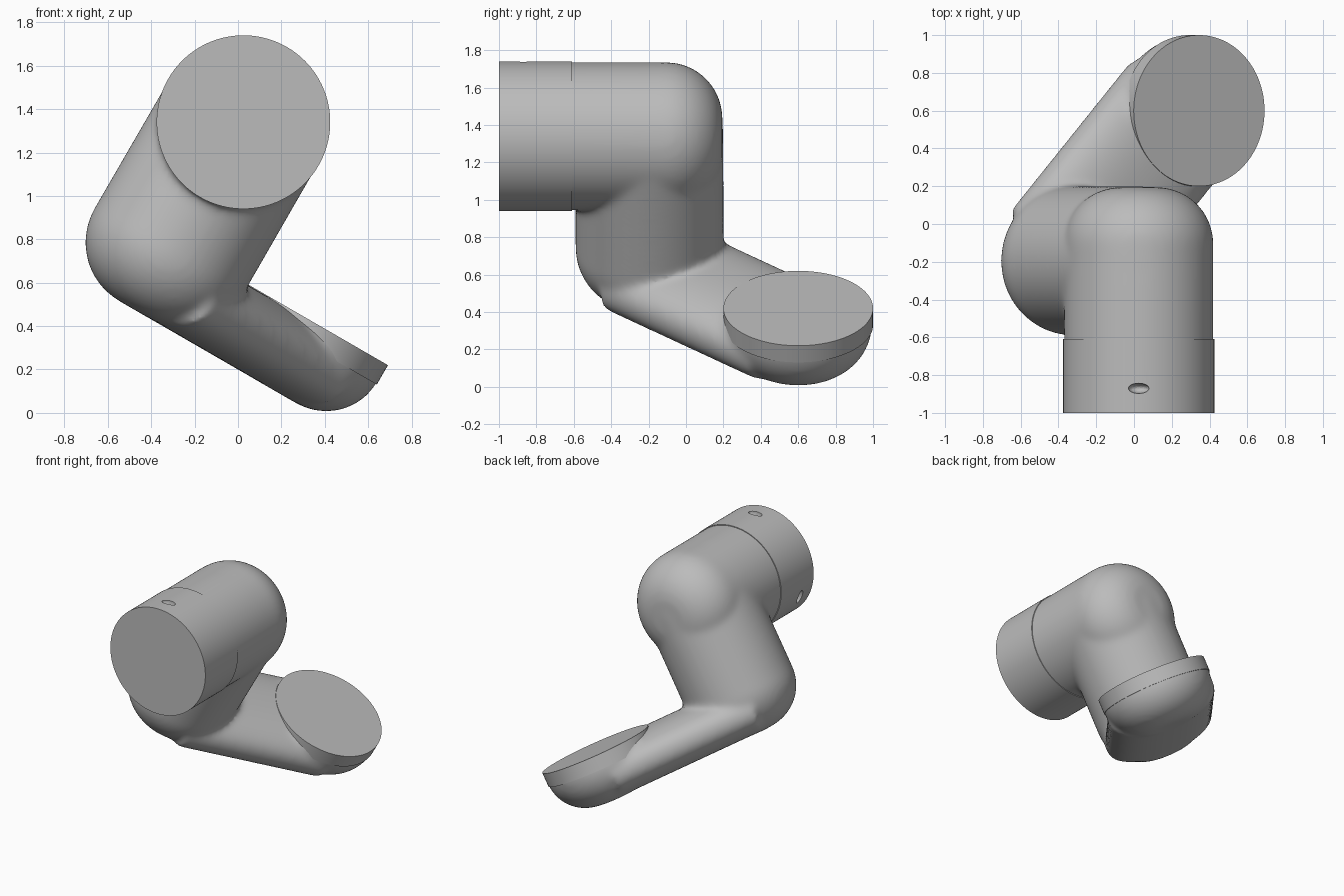
import bpy, bmesh, math
from mathutils import Matrix, Vector

cube = bpy.data.objects.get("Cube")
if cube:
    bpy.data.objects.remove(cube, do_unlink=True)

R = 0.395                                     # tube radius
TILT = Matrix.Translation((0.025, -0.195, 1.34)) @ Matrix.Rotation(math.radians(30), 4, 'Y')
FORWARD = Matrix.Translation((0.025, -0.195, 1.34)) @ Matrix.Rotation(math.radians(90), 4, 'X')
PAD = Vector((0.737, 0.795, 0))               # pad centre in the tilted frame

grey = bpy.data.materials.new("light grey")
grey.use_nodes = True
grey.diffuse_color = (0.5, 0.5, 0.5, 1)
grey.node_tree.nodes["Principled BSDF"].inputs["Base Color"].default_value = (0.5, 0.5, 0.5, 1)


def loft(bm, rings):
    """Skin a list of closed rings and cap both ends."""
    rings = [[bm.verts.new(p) for p in ring] for ring in rings]
    for a, b in zip(rings, rings[1:]):
        for i in range(len(a)):
            j = (i + 1) % len(a)
            bm.faces.new((a[i], a[j], b[j], b[i]))
    bm.faces.new(rings[0][::-1])
    bm.faces.new(rings[-1])


def lathe(bm, profile, matrix, n=96):
    """Turn (radius, height) points around z."""
    angles = [2 * math.pi * i / n for i in range(n)]
    loft(bm, [[matrix @ Vector((r * math.cos(a), r * math.sin(a), h)) for a in angles]
              for r, h in profile])


def rounded_end(bottom, top, radius, fillet):
    """Profile with a rounded bottom edge and a square top edge."""
    arc = [math.pi / 2 * i / 16 for i in range(17)]
    return [(radius - fillet + fillet * math.sin(a) + 0.001,
             bottom + fillet - fillet * math.cos(a)) for a in arc] + [(radius, top)]


def finish(bm, name):
    bmesh.ops.recalc_face_normals(bm, faces=bm.faces)
    mesh = bpy.data.meshes.new(name)
    bm.to_mesh(mesh)
    bm.free()
    mesh.materials.append(grey)
    obj = bpy.data.objects.new(name, mesh)
    bpy.context.collection.objects.link(obj)
    return obj


def shade(obj):
    bpy.ops.object.select_all(action='DESELECT')
    obj.select_set(True)
    bpy.context.view_layer.objects.active = obj
    bpy.ops.object.shade_smooth_by_angle(angle=math.radians(35))


# Arm body: three tubes melted into one skin
bm = bmesh.new()
lathe(bm, rounded_end(-0.39, 0.6, R, 0.3), FORWARD)
dome = [(R * math.cos(a), R * math.sin(a)) for a in [math.pi / 2 * i / 17 for i in range(1, 17)]]
lathe(bm, rounded_end(-1.0, 0, R, 0.31) + dome, TILT)
lathe(bm, rounded_end(-1.0, -0.66, R, 0.27), TILT @ Matrix.Translation(PAD))

# Flattened tube joining the upright to the pad
side = Vector((-PAD.y, PAD.x, 0)).normalized()


def flat_ring(centre, n=64, power=0.85):
    ring = []
    for i in range(n):
        a = 2 * math.pi * i / n
        c, s = math.cos(a), math.sin(a)
        across = math.copysign(abs(c) ** power, c) * R
        height = math.copysign(abs(s) ** power, s) * 0.18 - 0.82
        ring.append(TILT @ (centre + side * across + Vector((0, 0, height))))
    return ring


loft(bm, [flat_ring(PAD * t) for t in (0, 0.5, 1)])
body = finish(bm, "arm_body")
remesh = body.modifiers.new("melt", 'REMESH')
remesh.mode = 'VOXEL'
remesh.voxel_size = 0.016
remesh.use_smooth_shade = True
soften = body.modifiers.new("soften", 'SMOOTH')
soften.factor = 0.5
soften.iterations = 25

# Mounting pad with a crisp rim
bm = bmesh.new()
lathe(bm, [(0.4, -0.74), (0.4, -0.637)], TILT @ Matrix.Translation(PAD))
shade(finish(bm, "mounting_pad"))

# Front collar with two screw holes
bm = bmesh.new()
lathe(bm, [(0.4, 0.415), (0.4, 0.805)], FORWARD, 128)
collar = finish(bm, "front_collar")
for angle in (0, -110):
    bm = bmesh.new()
    spot = (Matrix.Translation((0.025, -0.87, 1.34)) @ Matrix.Rotation(math.radians(angle), 4, 'Y')
            @ Matrix.Translation((0, 0, 0.4)) @ Matrix.Diagonal((0.055, 0.027, 0.05, 1)))
    bmesh.ops.create_uvsphere(bm, u_segments=24, v_segments=12, radius=1, matrix=spot)
    cutter = finish(bm, "screw_hole_cutter")
    cutter.hide_render = True
    cutter.hide_set(True)
    cut = collar.modifiers.new("screw_hole", 'BOOLEAN')
    cut.operation = 'DIFFERENCE'
    cut.solver = 'EXACT'
    cut.object = cutter
shade(collar)
